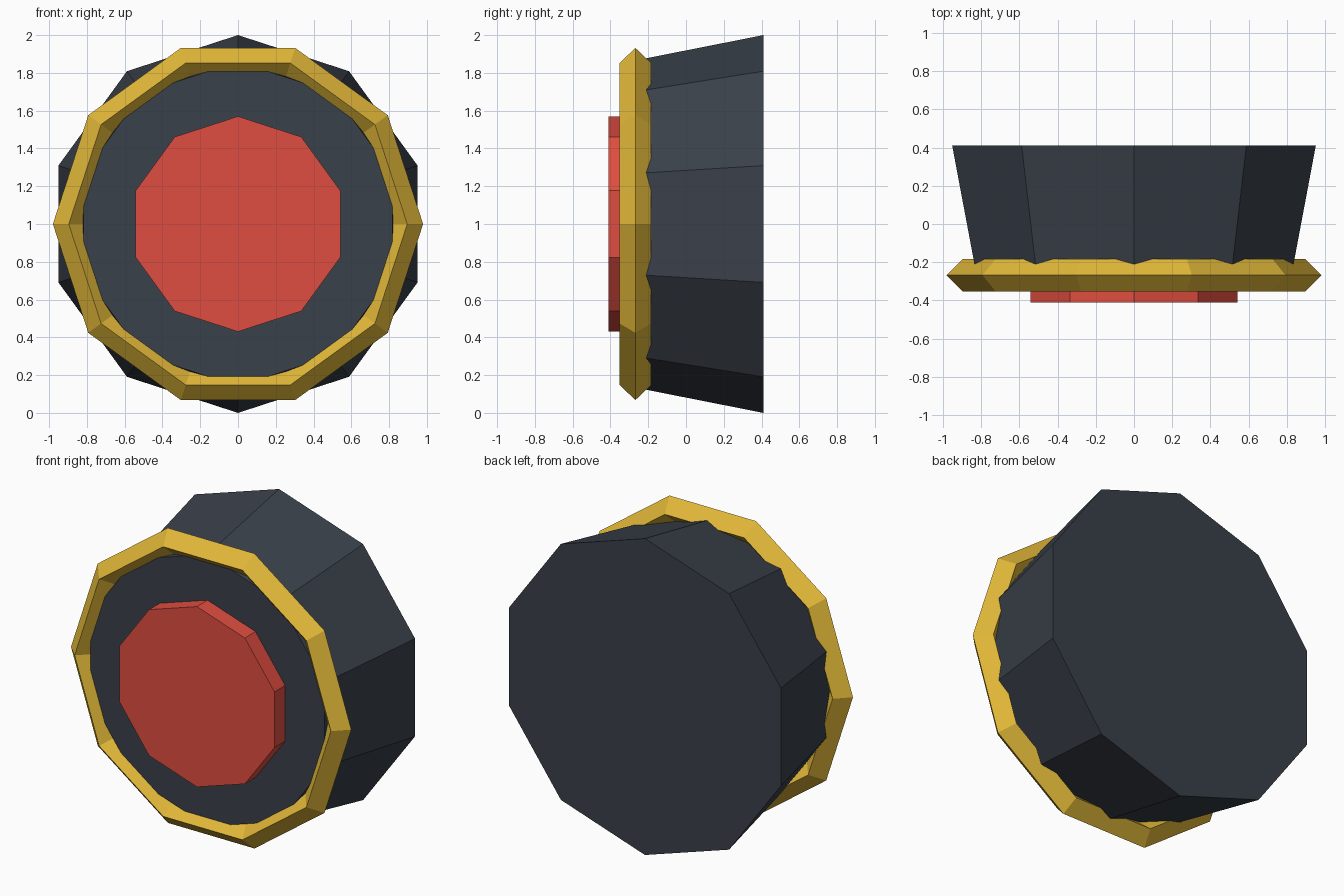
import bpy, bmesh
from math import cos, sin, radians

if "Cube" in bpy.data.objects:
    bpy.data.objects.remove(bpy.data.objects["Cube"])

SIDES = 10
CENTRE_Z = 1.0


def material(name, rgb):
    mat = bpy.data.materials.new(name)
    mat.diffuse_color = (*rgb, 1.0)
    mat.use_nodes = True
    mat.node_tree.nodes["Principled BSDF"].inputs["Base Color"].default_value = mat.diffuse_color
    return mat


def lathe(name, profile, phase, mat, loop=False):
    """Spin (radius, y) points round the y axis; cap the ends unless the profile is a loop."""
    bm = bmesh.new()
    angles = [radians(phase + 360 * i / SIDES) for i in range(SIDES)]
    rings = [[bm.verts.new((r * cos(a), y, CENTRE_Z + r * sin(a))) for a in angles]
             for r, y in profile]
    pairs = list(zip(rings, rings[1:]))
    if loop:
        pairs.append((rings[-1], rings[0]))
    else:
        bm.faces.new(rings[0])
        bm.faces.new(rings[-1])
    for lower, upper in pairs:
        for i in range(SIDES):
            j = (i + 1) % SIDES
            bm.faces.new((lower[i], lower[j], upper[j], upper[i]))
    bmesh.ops.recalc_face_normals(bm, faces=bm.faces)
    mesh = bpy.data.meshes.new(name)
    bm.to_mesh(mesh)
    bm.free()
    mesh.materials.append(mat)
    obj = bpy.data.objects.new(name, mesh)
    bpy.context.collection.objects.link(obj)
    return obj


dark = material("dark_slate", (0.042, 0.052, 0.068))
gold = material("gold", (0.76, 0.48, 0.04))
red = material("red", (0.74, 0.075, 0.052))

# Tapered housing, wider at the back, one corner pointing up
lathe("housing", [(0.859, -0.304), (1.0, 0.41)], 90, dark)

# Rim with a diamond cross-section, flat side up
R, T, Y = 0.896, 0.084, -0.268
lathe("rim", [(R + T, Y), (R, Y - T), (R - T, Y), (R, Y + T)], 0, gold, loop=True)

# Raised front disc, slightly sunk into the housing
lathe("front_disc", [(0.57, -0.41), (0.57, -0.29)], 90, red)
